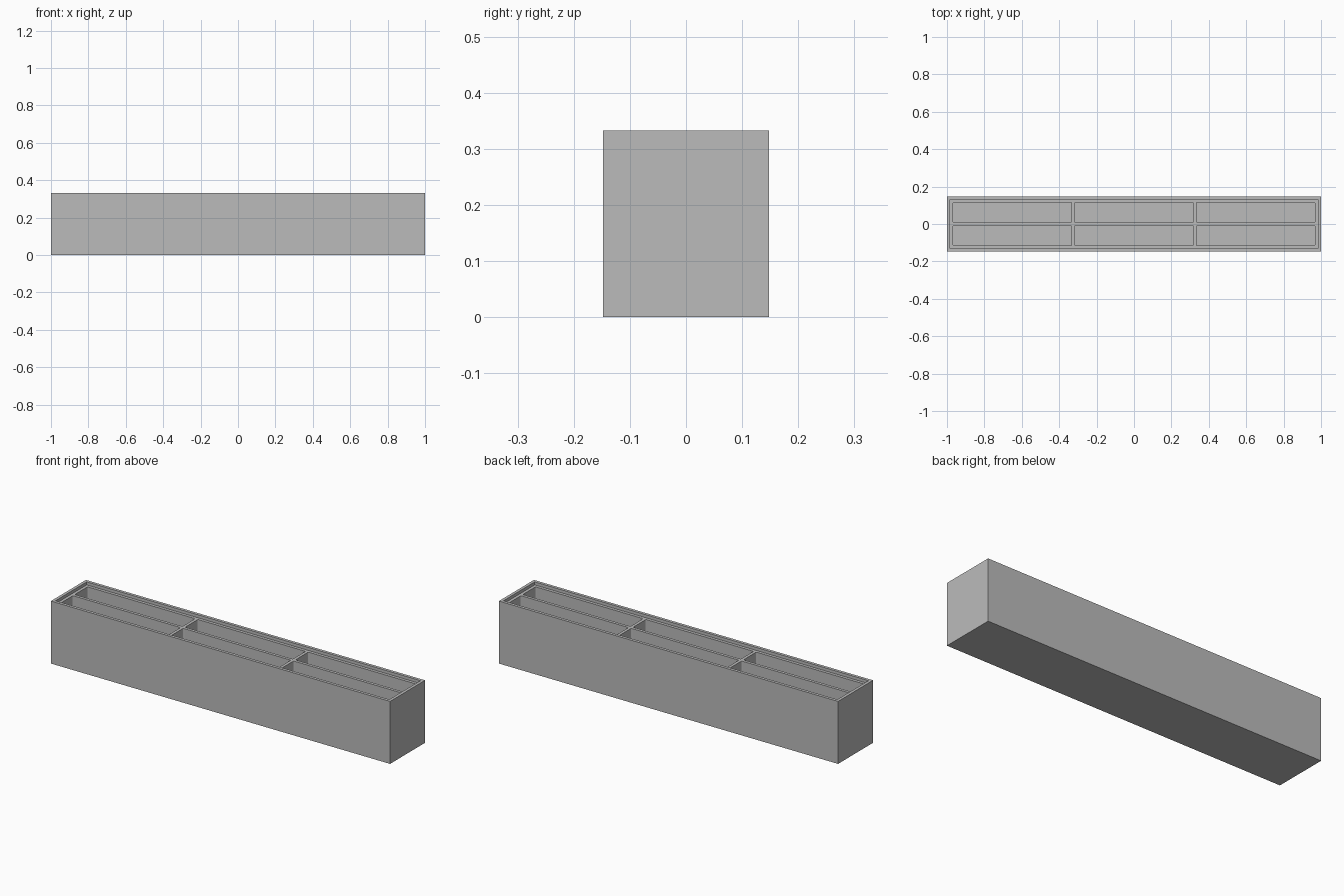
import bpy
import bmesh

LENGTH, WIDTH, HEIGHT = 2.0, 0.295, 0.333
WALL = 0.016                      # lip, divider, recess and floor thickness
COLS, ROWS = 3, 2

if "Cube" in bpy.data.objects:
    bpy.data.objects.remove(bpy.data.objects["Cube"])

grey = bpy.data.materials.new("plain grey")
grey.use_nodes = True
grey.diffuse_color = (0.5, 0.5, 0.5, 1)
grey.node_tree.nodes["Principled BSDF"].inputs["Base Color"].default_value = (0.5, 0.5, 0.5, 1)


def block(name, size, centre, corner=0.0):
    """Box with optionally rounded upright corners."""
    bm = bmesh.new()
    bmesh.ops.create_cube(bm, size=1)
    for v in bm.verts:
        v.co = [v.co[i] * size[i] + centre[i] for i in range(3)]
    if corner:
        upright = [e for e in bm.edges
                   if abs(e.verts[0].co.z - e.verts[1].co.z) > 0.01]
        bmesh.ops.bevel(bm, geom=upright, offset=corner, segments=3,
                        profile=0.5, affect='EDGES')
    mesh = bpy.data.meshes.new(name)
    bm.to_mesh(mesh)
    bm.free()
    mesh.materials.append(grey)
    obj = bpy.data.objects.new(name, mesh)
    bpy.context.collection.objects.link(obj)
    return obj


def cutter(name, length, width, x, y, floor, corner=0.0):
    """Hidden block reaching from the given floor to above the tray."""
    top = HEIGHT + 0.1
    obj = block(name, (length, width, top - floor), (x, y, (top + floor) / 2), corner)
    obj.hide_render = True
    return obj


# Outer shell
tray = block("divided_tray", (LENGTH, WIDTH, HEIGHT), (0, 0, HEIGHT / 2))

# Shallow recess inside the rim, then the compartments
cutters = [cutter("rim_recess", LENGTH - 2 * WALL, WIDTH - 2 * WALL, 0, 0, HEIGHT - WALL)]
cell_x = (LENGTH - 4 * WALL - (COLS - 1) * WALL) / COLS
cell_y = (WIDTH - 4 * WALL - (ROWS - 1) * WALL) / ROWS
for i in range(COLS):
    for j in range(ROWS):
        x = (i - (COLS - 1) / 2) * (cell_x + WALL)
        y = (j - (ROWS - 1) / 2) * (cell_y + WALL)
        cutters.append(cutter("compartment", cell_x, cell_y, x, y, WALL, 0.006))

for c in cutters:
    mod = tray.modifiers.new(c.name, 'BOOLEAN')
    mod.operation = 'DIFFERENCE'
    mod.solver = 'EXACT'
    mod.object = c

# Bake the cuts and discard the cutters
bpy.context.view_layer.update()
depsgraph = bpy.context.evaluated_depsgraph_get()
carved = bpy.data.meshes.new_from_object(tray.evaluated_get(depsgraph))
tray.modifiers.clear()
tray.data = carved
carved.name = "divided_tray"
for c in cutters:
    bpy.data.objects.remove(c)
